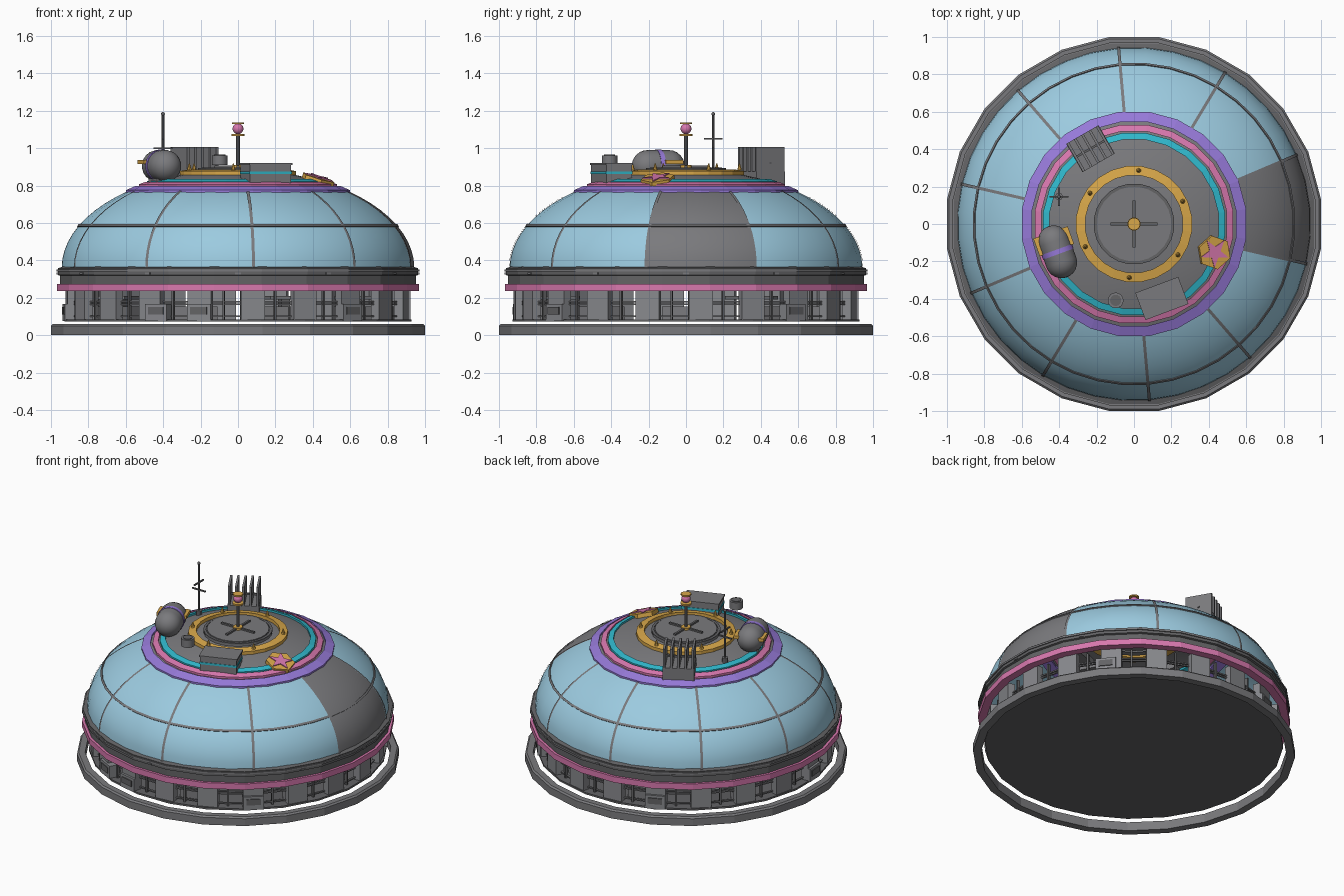
import bpy, bmesh, math
from mathutils import Matrix

if "Cube" in bpy.data.objects:
    bpy.data.objects.remove(bpy.data.objects["Cube"], do_unlink=True)


def material(name, hexcode):
    srgb = [int(hexcode[i:i + 2], 16) / 255 for i in (0, 2, 4)]
    col = [c / 12.92 if c < 0.04 else ((c + 0.055) / 1.055) ** 2.4 for c in srgb] + [1]
    m = bpy.data.materials.new(name)
    m.use_nodes = True
    m.diffuse_color = col
    m.node_tree.nodes["Principled BSDF"].inputs["Base Color"].default_value = col
    return m


BLUE = material("glass blue", "9ccbe0")
GREY = material("mid grey", "7a7a7d")
LIGHT = material("wall grey", "88898d")
DARK = material("dark grey", "636365")
PINK = material("pink", "d878ae")
GOLD = material("gold", "d9a84a")
TEAL = material("teal", "30b8cc")
PURPLE = material("purple", "977ad9")


def finish(name, bm, *mats):
    me = bpy.data.meshes.new(name)
    bm.to_mesh(me)
    bm.free()
    ob = bpy.data.objects.new(name, me)
    bpy.context.collection.objects.link(ob)
    for m in mats:
        me.materials.append(m)
    return ob


def place(ob, ang, r, z, tilt=0):
    """Local x runs along the tangent and local y points outward."""
    a = math.radians(ang)
    ob.location = (r * math.cos(a), r * math.sin(a), z)
    ob.rotation_euler = (math.radians(tilt), 0, a - math.pi / 2)
    return ob


def revolve(name, profile, mat, seg=24, start=None, closed=True, axis_x=False):
    """Spin (radius, height) points about z, or about x if asked."""
    bm = bmesh.new()
    start = math.pi / seg if start is None else math.radians(start)
    rings = []
    for r, z in profile:
        if r == 0:
            rings.append([bm.verts.new((0, 0, z))] * seg)
        else:
            rings.append([bm.verts.new((r * math.cos(start + math.tau * i / seg),
                                        r * math.sin(start + math.tau * i / seg), z))
                          for i in range(seg)])
    pairs = list(zip(rings, rings[1:])) + ([(rings[-1], rings[0])] if closed else [])
    for lo, hi in pairs:
        for i in range(seg):
            j = (i + 1) % seg
            vs = list(dict.fromkeys([lo[i], lo[j], hi[j], hi[i]]))
            if len(vs) > 2:
                bm.faces.new(vs)
    bmesh.ops.recalc_face_normals(bm, faces=bm.faces)
    if axis_x:
        bm.transform(Matrix.Rotation(math.pi / 2, 4, "Y"))
    return finish(name, bm, mat)


def cylinder(name, r, z0, z1, mat, seg=16, r2=None, **kw):
    return revolve(name, [(0, z0), (r, z0), (r if r2 is None else r2, z1), (0, z1)],
                   mat, seg, closed=False, **kw)


def box(name, size, mat, ang=0, r=0, z=0, off=(0, 0, 0)):
    bm = bmesh.new()
    bmesh.ops.create_cube(bm, size=1, matrix=Matrix.Translation(off) @ Matrix.Diagonal((*size, 1)))
    return place(finish(name, bm, mat), ang, r, z)


def ball(name, r, z, mat):
    bm = bmesh.new()
    bmesh.ops.create_uvsphere(bm, u_segments=16, v_segments=10, radius=r,
                              matrix=Matrix.Translation((0, 0, z)))
    return finish(name, bm, mat)


# Dome curve: a flattened ellipse
DR, DZ, DH = 0.945, 0.36, 0.525


def dome_z(r):
    return DZ + DH * math.sqrt(max(0, 1 - (r / DR) ** 2))


# Base ring and floor
K = 1 / math.cos(math.pi / 24)
revolve("base_ring", [(K, 0), (K, .05), (.99 * K, .06), (.958, .06), (.958, 0)], GREY)
cylinder("floor", .935, .072, .084, DARK, 24)

# Open wall of piers, rails and cabinets
for i in range(20):
    a = 5 + 18 * i
    box("wall_pier", (.13, .05, .165), LIGHT, a, .895, .16)
    box("window_post", (.012, .02, .16), DARK, a + 8, .885, .16)
    for z in (.1, .165, .18):
        box("window_rail", (.17, .012, .008), GREY, a + 9, .88, z)
    if i % 2:
        box("inner_cabinet", (.14, .1, .07), GREY, a + 9, .78, .119)
for a in (-49, -118, 39, 113, 185, 257):
    box("wall_cabinet", (.13, .06, .09), LIGHT, a, .905, .122)
    box("cabinet_panel", (.09, .008, .04), DARK, a, .937, .13)
for a in (28, 150, 290):
    box("table_top", (.21, .16, .02), GREY, a, .72, .2)
    box("table_leg", (.05, .05, .11), DARK, a, .72, .139)

# Bands between wall and dome
revolve("pink_band", [(.925, .235), (.977, .235), (.977, .275), (.925, .275)], PINK)
revolve("eave_band", [(.92, .275), (.96, .275), (.96, .318), (.972, .322), (.972, .358),
                      (.945, .366), (.92, .36)], DARK)
revolve("eave_trim", [(.95, .34), (.979, .34), (.979, .352), (.95, .352)], GREY)
for i in range(12):
    box("eave_slot", (.03, .008, .01), GREY, 30 * i, .966, .33)

# Dome shell: one opaque panel, grey crown, the rest glass
edge = math.acos(.59 / DR)
angles = [edge * i / 10 for i in range(11)] + [edge + (math.pi / 2 - edge) * i / 8 for i in range(1, 8)]
profile = [(DR * math.cos(t), DZ + DH * math.sin(t)) for t in angles] + [(0, DZ + DH)]
SEAM = 23
dome = revolve("dome_shell", profile, BLUE, 40, SEAM, closed=False)
dome.data.materials.append(GREY)
for p in dome.data.polygons:
    c = p.center
    a = math.degrees(math.atan2(c.y, c.x))
    if SEAM - 36 < a < SEAM or c.xy.length < .58:
        p.material_index = 1

# Dome seams: ten meridians and one hoop
for k in range(10):
    bm = bmesh.new()
    rows = []
    for r, z in profile[:11]:
        n = 1.005
        rows.append([bm.verts.new((s * .008, r * n, DZ + (z - DZ) * n + .001)) for s in (-1, 1)])
    for (a, b), (c, d) in zip(rows, rows[1:]):
        bm.faces.new((b, a, c, d)).normal_update()
    bmesh.ops.recalc_face_normals(bm, faces=bm.faces)
    if sum(f.normal.y for f in bm.faces) < 0:
        bmesh.ops.reverse_faces(bm, faces=bm.faces)
    place(finish("dome_seam", bm, GREY), SEAM + 36 * k, 0, 0)
hoop = [(r + d, dome_z(r) + d) for r, d in ((.859, -.002), (.859, .004), (.85, .004), (.85, -.002))]
revolve("dome_hoop", hoop, GREY, 40, SEAM)


# Coloured crown rings
def crown_ring(name, r0, r1, h, mat):
    revolve(name, [(r1, dome_z(r1) - .012), (r1, dome_z(r1) + h), (r0, dome_z(r0) + h),
                   (r0, dome_z(r0) - .012)], mat)


crown_ring("purple_ring", .55, .605, .012, PURPLE)
crown_ring("pink_ring", .5, .535, .014, PINK)
crown_ring("teal_ring", .455, .49, .014, TEAL)
crown_ring("gold_ring", .262, .312, .022, GOLD)
for i in range(6):
    place(cylinder("ring_stud", .013, 0, .035, GOLD, 8, r2=.003), 25 + 60 * i, .287, .882)

# Hatch plate and centre beacon
revolve("hatch_plate", [(.215, .86), (.215, .888), (.195, .888), (.195, .896), (0, .896)],
        GREY, closed=False)
revolve("hatch_rim", [(.2, .885), (.217, .885), (.217, .893), (.2, .893)], DARK)
for a in (0, 90):
    box("hatch_bar", (.25, .014, .014), DARK, a, 0, .9)
cylinder("beacon_pole", .01, .89, 1.07, GREY, 10)
cylinder("beacon_foot", .03, .89, .91, GOLD)
cylinder("beacon_dish", .036, 1.066, 1.076, GOLD)
ball("beacon_lamp", .029, 1.104, PINK)
cylinder("beacon_cap", .033, 1.128, 1.137, GOLD)

# Aerial mast
A = dict(ang=160, r=.427)
place(cylinder("aerial_pole", .007, .82, 1.185, DARK, 8), z=0, **A)
place(ball("aerial_tip", .01, 1.183, DARK), z=0, **A)
place(cylinder("aerial_foot", .02, .82, .86, GREY, 10), z=0, **A)
for turn, z in ((0, 1.0), (90, 1.05)):
    box("aerial_arm", (.1, .009, .009), DARK, z=z, **A).rotation_euler.z = math.radians(turn)

# Radiator fins
R = dict(ang=120, r=.465)
box("radiator_base", (.2, .175, .09), GREY, z=.83, **R)
for i in range(5):
    box("radiator_fin", (.014, .175, .14), GREY, z=.935, off=(-.09 + .045 * i, 0, 0), **R)
box("radiator_bar", (.2, .012, .012), DARK, z=.92, **R)

# Storage tank with strap and bracket
T = dict(ang=200, r=.435)
arc = [math.pi * i / 12 for i in range(7)]
half = [(.085 * math.sin(t) if t else 0, .06 + .085 * math.cos(t)) for t in arc]
tank = [(r, -z) for r, z in half] + half[::-1]
place(revolve("tank", tank, GREY, 20, closed=False, axis_x=True), z=.905, **T)
place(cylinder("tank_strap", .088, -.013, .013, PURPLE, 20, axis_x=True), z=.905, **T)
box("tank_bracket", (.1, .195, .022), GOLD, z=.925, off=(.06, 0, 0), **T)
box("tank_cradle", (.14, .1, .06), GREY, z=.83, **T)

# Cooling unit
U = dict(ang=-69.5, r=.425)
box("cooling_unit", (.235, .145, .115), GREY, z=.862, **U)
box("cooling_stripe", (.241, .151, .014), TEAL, z=.868, **U)
box("cooling_lid", (.245, .155, .01), GREY, z=.915, **U)
vent = place(cylinder("cooling_vent", .042, .91, .962, GREY, 16), -103.5, .42, 0)
place(cylinder("vent_cover", .03, .962, .966, DARK, 16), -103.5, .42, 0)

# Emblem plate with star
E = dict(ang=-19.5, r=.455, tilt=-17)
place(cylinder("emblem_plate", .092, -.02, .012, GOLD, 6), z=dome_z(.455) + .012, **E)
bm = bmesh.new()
pts = [(.08 if i % 2 == 0 else .032, math.pi / 2 + math.pi * i / 5) for i in range(10)]
face = bm.faces.new([bm.verts.new((r * math.cos(t), r * math.sin(t), .01)) for r, t in pts])
ext = bmesh.ops.extrude_face_region(bm, geom=[face])["geom"]
bmesh.ops.translate(bm, verts=[v for v in ext if isinstance(v, bmesh.types.BMVert)], vec=(0, 0, .008))
bmesh.ops.recalc_face_normals(bm, faces=bm.faces)
place(finish("emblem_star", bm, PINK), z=dome_z(.455) + .012, **E)

# Smooth the round parts, keep hard edges
bpy.ops.object.select_all(action="DESELECT")
for ob in bpy.context.scene.objects:
    if ob.type == "MESH" and ob.name.startswith(("dome", "tank", "beacon", "aerial", "cooling_vent")):
        ob.select_set(True)
        bpy.context.view_layer.objects.active = ob
bpy.ops.object.shade_smooth_by_angle(angle=math.radians(35))
